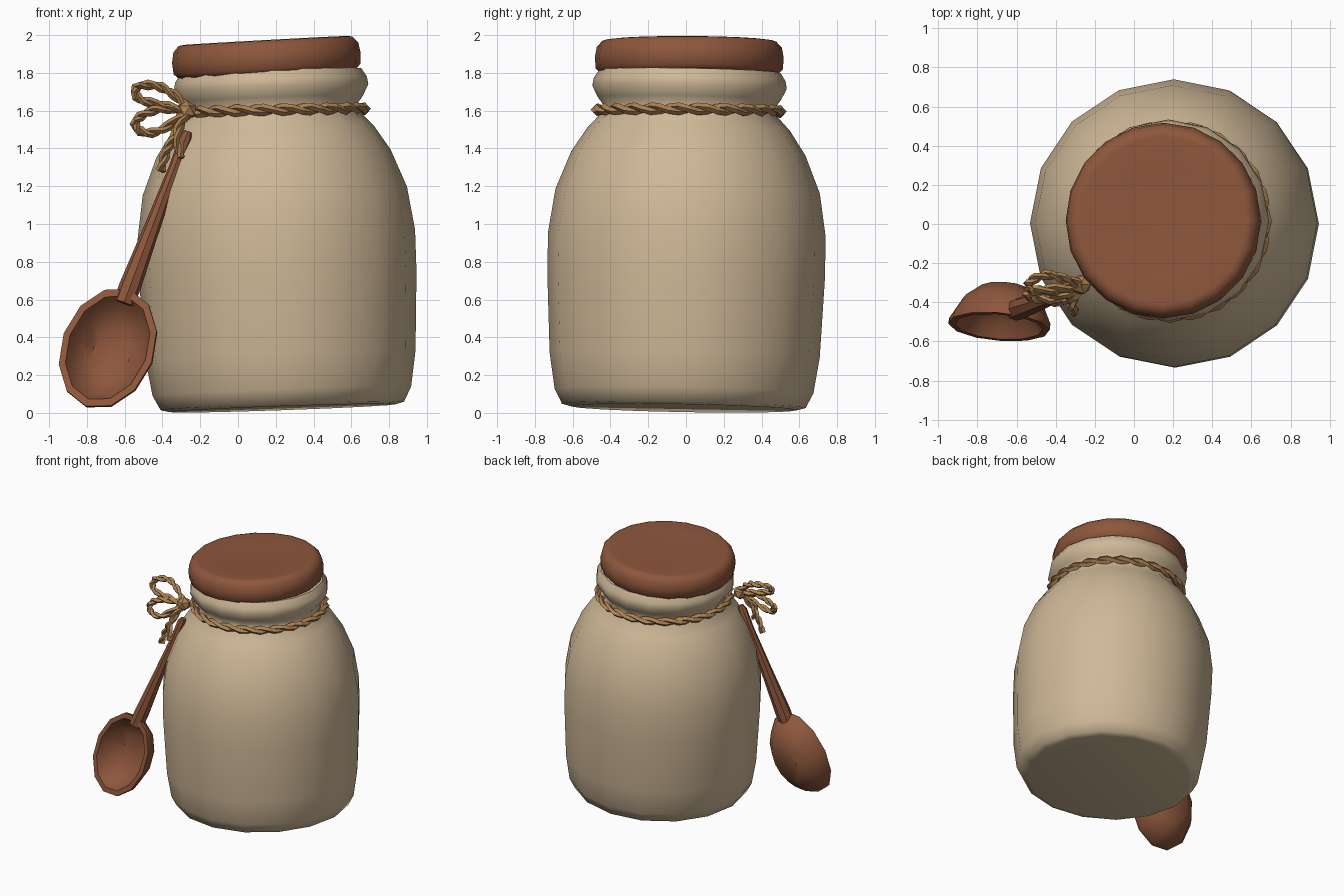
import bpy
import bmesh
from math import pi, cos, sin, radians
from mathutils import Vector

cube = bpy.data.objects.get("Cube")
if cube:
    bpy.data.objects.remove(cube, do_unlink=True)


def material(name, rgb):
    mat = bpy.data.materials.new(name)
    mat.use_nodes = True
    mat.diffuse_color = (*rgb, 1)
    bsdf = mat.node_tree.nodes["Principled BSDF"]
    bsdf.inputs["Base Color"].default_value = (*rgb, 1)
    bsdf.inputs["Roughness"].default_value = 0.8
    return mat


CREAM = material("cream ceramic", (0.62, 0.48, 0.31))
WOOD = material("red brown wood", (0.27, 0.095, 0.045))
TWINE = material("tan twine", (0.42, 0.22, 0.085))


def finish(name, bm, mat, smooth=None):
    bmesh.ops.recalc_face_normals(bm, faces=bm.faces)
    mesh = bpy.data.meshes.new(name)
    bm.to_mesh(mesh)
    bm.free()
    mesh.materials.append(mat)
    obj = bpy.data.objects.new(name, mesh)
    bpy.context.collection.objects.link(obj)
    if smooth:
        bpy.ops.object.select_all(action="DESELECT")
        obj.select_set(True)
        bpy.context.view_layer.objects.active = obj
        bpy.ops.object.shade_smooth_by_angle(angle=radians(smooth))
    return obj


def skin(bm, rings, closed=False):
    """Join rings of points with quads and cap the ends unless closed."""
    loops = [[bm.verts.new(p) for p in ring] for ring in rings]
    n = len(loops[0])
    pairs = list(zip(loops, loops[1:]))
    if closed:
        pairs.append((loops[-1], loops[0]))
    for a, b in pairs:
        for i in range(n):
            j = (i + 1) % n
            bm.faces.new((a[i], a[j], b[j], b[i]))
    if not closed:
        bm.faces.new(loops[0])
        bm.faces.new(loops[-1])


def oval(centre, u, v, a, b, sides):
    """Ring of points around a centre in the plane of u and v."""
    return [centre + u * (a * cos(2 * pi * i / sides)) + v * (b * sin(2 * pi * i / sides))
            for i in range(sides)]


def turned(name, profile, sides, origin, lean, mat, smooth):
    """Lathe a (radius, height) profile about a leaning axis."""
    axis = Vector((*lean, 1)).normalized()
    v = axis.cross(Vector((1, 0, 0))).normalized()
    u = v.cross(axis)
    bm = bmesh.new()
    skin(bm, [oval(Vector(origin) + axis * z, u, v, r, r, sides) for r, z in profile])
    return finish(name, bm, mat, smooth)


def frames(path, ref, closed):
    """Yield each point with two directions across the path."""
    n = len(path)
    for i, p in enumerate(path):
        ahead = path[(i + 1) % n] if closed else path[min(i + 1, n - 1)]
        behind = path[i - 1] if closed else path[max(i - 1, 0)]
        t = (ahead - behind).normalized()
        u = t.cross(ref).normalized()
        yield p, u, t.cross(u)


def tube(bm, path, radii, sides, ref, closed=False):
    skin(bm, [oval(p, u, v, r, r, sides)
              for (p, u, v), r in zip(frames(path, ref, closed), radii)], closed)


def spline(points, steps):
    """Smooth open path through the points."""
    pts = [Vector(p) for p in points]
    pts = [pts[0] * 2 - pts[1]] + pts + [pts[-1] * 2 - pts[-2]]
    out = []
    for a, b, c, d in zip(pts, pts[1:], pts[2:], pts[3:]):
        for k in range(steps):
            t = k / steps
            out.append(b + (c - a) * (t / 2) + (a * 2 - b * 5 + c * 4 - d) * (t * t / 2)
                       + (b * 3 - a - c * 3 + d) * (t ** 3 / 2))
    return out + [pts[-2]]


def rope(name, path, thick, per_turn, ref, closed=False):
    """Two thin strands wound around each other."""
    bm = bmesh.new()
    for phase in (0, pi):
        strand = []
        for i, (p, u, v) in enumerate(frames(path, ref, closed)):
            a = phase + 2 * pi * i / per_turn
            strand.append(p + (u * cos(a) + v * sin(a)) * thick * 0.8)
        tube(bm, strand, [thick] * len(strand), 4, ref, closed)
    return finish(name, bm, TWINE)


# Jar body with rolled neck
turned("jar_body", [
    (0.6, 0.0), (0.645, 0.012), (0.685, 0.09), (0.715, 0.28), (0.735, 0.7),
    (0.735, 0.92), (0.7, 1.15), (0.62, 1.35), (0.535, 1.48), (0.46, 1.56),
    (0.455, 1.6), (0.485, 1.64), (0.515, 1.7), (0.508, 1.74), (0.48, 1.785),
    (0.43, 1.79)],
    16, (0.235, -0.012, 0.025), (-0.035, 0.018), CREAM, 50)

# Lid
turned("lid", [
    (0.42, -0.005), (0.465, 0.0), (0.495, 0.03), (0.5, 0.09), (0.49, 0.145),
    (0.46, 0.178), (0.43, 0.182), (0.3, 0.172)],
    20, (0.155, 0.017, 1.79), (-0.055, 0.005), WOOD, 60)

# Twine around the neck
UP, BACK = Vector((0, 0, 1)), Vector((0, 1, 0))
ring = oval(Vector((0.185, 0.014, 1.6)), Vector((1, 0, 0.02)), Vector((0, 1, -0.01)),
            0.485, 0.485, 60)
rope("neck_twine", ring, 0.019, 5, UP, True)

# Bow: loops, tails and knot
bow = {
    "upper_bow_loop": [(-0.27, -0.31, 1.62), (-0.36, -0.28, 1.70), (-0.45, -0.26, 1.735),
                       (-0.54, -0.3, 1.72), (-0.52, -0.34, 1.66), (-0.4, -0.33, 1.63),
                       (-0.28, -0.31, 1.6)],
    "lower_bow_loop": [(-0.27, -0.31, 1.6), (-0.4, -0.34, 1.61), (-0.5, -0.34, 1.58),
                       (-0.545, -0.36, 1.53), (-0.5, -0.38, 1.485), (-0.4, -0.38, 1.5),
                       (-0.27, -0.32, 1.6)],
    "long_bow_tail": [(-0.27, -0.33, 1.59), (-0.34, -0.38, 1.46), (-0.38, -0.39, 1.38),
                      (-0.41, -0.4, 1.28)],
    "short_bow_tail": [(-0.27, -0.32, 1.59), (-0.32, -0.41, 1.48), (-0.3, -0.45, 1.35)],
}
for part, points in bow.items():
    rope(part, spline(points, 4), 0.016, 6, BACK)

bm = bmesh.new()
bmesh.ops.create_icosphere(bm, subdivisions=1, radius=0.055)
bmesh.ops.translate(bm, verts=bm.verts, vec=(-0.27, -0.31, 1.6))
finish("bow_knot", bm, TWINE)

# Spoon bowl: from the back, over the rim, down to the inner floor
along = Vector((0.345, 0.167, 0.92)).normalized()
across = Vector((0.93, -0.2, -0.312)).normalized()
depth = along.cross(across)
centre = Vector((-0.69, -0.525, 0.345))
bm = bmesh.new()
skin(bm, [oval(centre + depth * d, across, along, a, b, 12) for a, b, d in (
    (0.12, 0.17, 0.2), (0.2, 0.27, 0.13), (0.25, 0.335, 0.03), (0.25, 0.335, 0.0),
    (0.215, 0.295, 0.0), (0.18, 0.25, 0.08), (0.1, 0.14, 0.15))])
finish("spoon_bowl", bm, WOOD, 40)

# Spoon handle
bm = bmesh.new()
start, end = Vector((-0.605, -0.44, 0.58)), Vector((-0.265, -0.325, 1.49))
stops = ((0, 0.055), (0.1, 0.058), (0.45, 0.042), (0.8, 0.03), (0.96, 0.034), (1, 0.02))
tube(bm, [start.lerp(end, t) for t, r in stops], [r for t, r in stops], 8, BACK)
finish("spoon_handle", bm, WOOD, 40)
